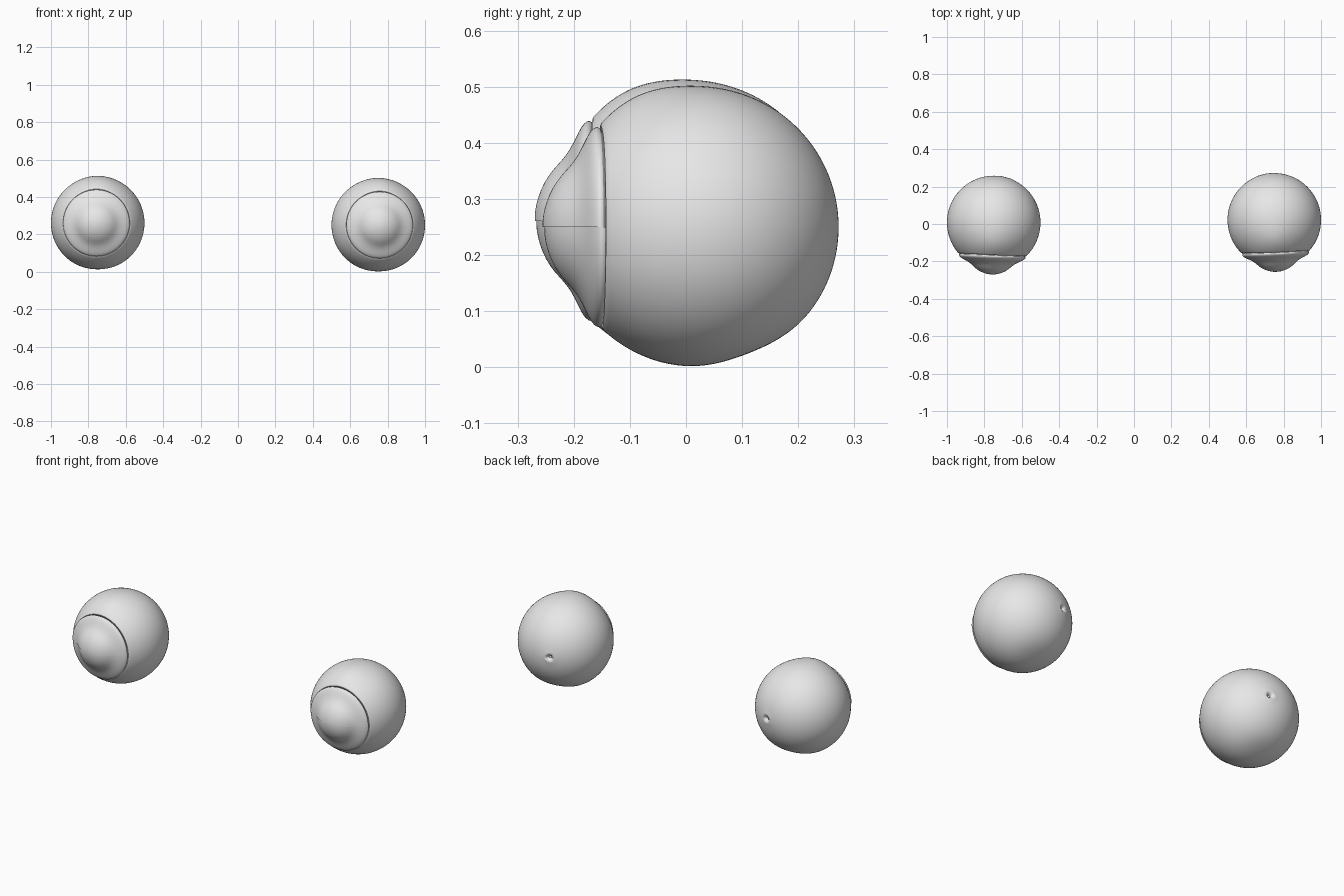
import bpy, bmesh, math
from mathutils import Vector

cube = bpy.data.objects.get("Cube")
if cube:
    bpy.data.objects.remove(cube, do_unlink=True)

GREY = (0.8, 0.8, 0.8, 1.0)
grey = bpy.data.materials.new("plain grey")
grey.use_nodes = True
grey.diffuse_color = GREY
grey.node_tree.nodes["Principled BSDF"].inputs["Base Color"].default_value = GREY

R = 0.25          # eyeball radius


def lathe(profile, steps, start, sweep):
    """Spin (y, radius) points about the y axis and weld the seam and poles."""
    bm = bmesh.new()
    rings = []
    for i in range(steps + 1):
        a = start + sweep * i / steps
        rings.append([bm.verts.new((r * math.cos(a), y, r * math.sin(a)))
                      for y, r in profile])
    for one, two in zip(rings, rings[1:]):
        for j in range(len(profile) - 1):
            bm.faces.new((one[j], two[j], two[j + 1], one[j + 1]))
    bmesh.ops.remove_doubles(bm, verts=bm.verts, dist=1e-5)
    bm.normal_update()
    if sum(f.normal.dot(f.calc_center_median()) * f.calc_area() for f in bm.faces) < 0:
        bmesh.ops.reverse_faces(bm, faces=bm.faces)
    return bm


def finish(name, bm, place, turn, sharp=40):
    mesh = bpy.data.meshes.new(name)
    bm.to_mesh(mesh)
    bm.free()
    obj = bpy.data.objects.new(name, mesh)
    bpy.context.collection.objects.link(obj)
    mesh.materials.append(grey)
    obj.location = place
    obj.rotation_euler.z = turn
    bpy.ops.object.select_all(action="DESELECT")
    obj.select_set(True)
    bpy.context.view_layer.objects.active = obj
    bpy.ops.object.shade_smooth_by_angle(angle=math.radians(sharp))
    return obj


# Eyeball shell: a sphere cut open at the front with a lip turned inward
rim = math.acos(0.17 / R)
shell = [(-0.160, 0.160), (-0.172, 0.179)]
shell += [(-R * math.cos(t), R * math.sin(t))
          for t in (rim + (math.pi - rim) * i / 70 for i in range(71))]

# Cornea: flange, sloping collar and central bulge
cornea = [(-0.168, 0.163), (-0.176, 0.179), (-0.184, 0.179), (-0.194, 0.170),
          (-0.205, 0.147), (-0.215, 0.127), (-0.228, 0.109), (-0.245, 0.092),
          (-0.261, 0.069), (-0.271, 0.045), (-0.277, 0.021), (-0.278, 0.0)]

# Gentle swellings and flats: direction, amount, spread
LUMPS = [(Vector((0, 0.36, -0.93)), -0.008, 0.35),
         (Vector((0, -0.43, 0.90)), 0.008, 0.35)]


def make_eye(side, s, place):
    turn = s * 0.04
    nerve = Vector((-s * 0.22, 0.975, 0.02)).normalized()

    bm = lathe(shell, 112, 0, math.tau)
    for v in bm.verts:
        d = v.co.normalized()
        shift = sum(k * math.exp(-((d - c).length / w) ** 2) for c, k, w in LUMPS)
        # Pit with a faint raised edge where the nerve leaves
        q = (d - nerve).length * R
        shift += 0.005 * math.exp(-(q / 0.028) ** 2) - 0.03 * math.exp(-(q / 0.013) ** 2)
        v.co += d * shift
    finish(side + "_eyeball", bm, place, turn)

    # Small nerve stub inside the pit
    bm = bmesh.new()
    bmesh.ops.create_icosphere(bm, subdivisions=2, radius=0.008)
    bmesh.ops.translate(bm, verts=bm.verts, vec=nerve * (R - 0.020))
    finish(side + "_nerve_stub", bm, place, turn)

    # Cornea in two halves meeting at a fine horizontal seam
    for half, start, lift in (("upper", 0, 0.0), ("lower", math.pi, 0.003)):
        bm = lathe(cornea, 32, start, math.pi)
        bmesh.ops.translate(bm, verts=bm.verts, vec=(0, lift, 0))
        obj = finish(f"{side}_{half}_cornea", bm, place, turn, 60)
        smooth = obj.modifiers.new("smooth", "SUBSURF")
        smooth.levels = smooth.render_levels = 1


make_eye("left", 1, (0.75, 0.022, 0.25))
make_eye("right", -1, (-0.75, 0.008, 0.261))
